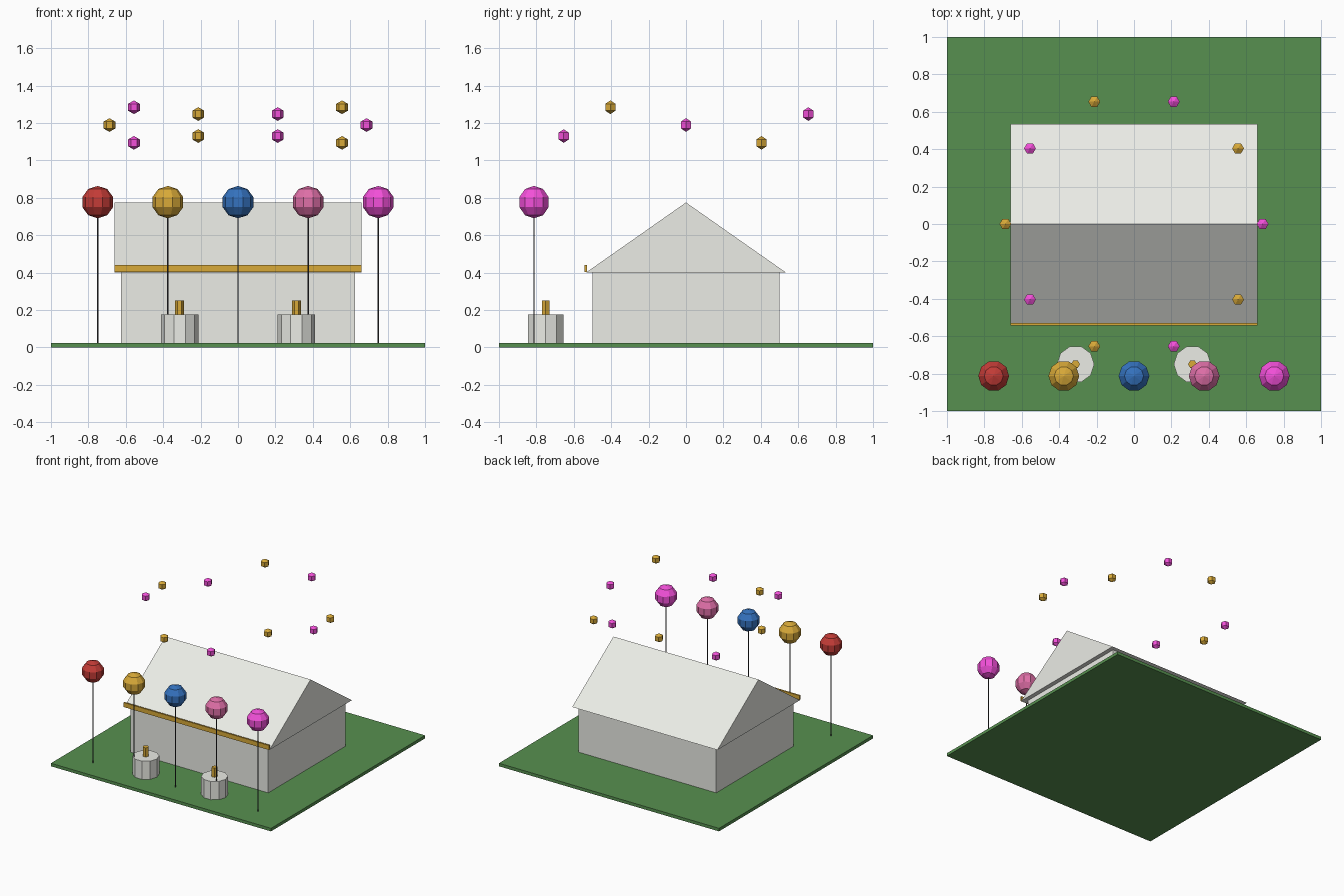
import bpy, bmesh
from math import sin, cos, pi, tau

if "Cube" in bpy.data.objects:
    bpy.data.objects.remove(bpy.data.objects["Cube"])

def material(name, rgb):
    m = bpy.data.materials.new(name)
    m.diffuse_color = (*rgb, 1)
    m.use_nodes = True
    m.node_tree.nodes["Principled BSDF"].inputs["Base Color"].default_value = m.diffuse_color
    return m

GREEN = material("grass_green", (0.095, 0.28, 0.08))
WHITE = material("off_white", (0.83, 0.84, 0.79))
GOLD = material("gold", (0.69, 0.40, 0.04))
RED = material("red", (0.55, 0.045, 0.038))
BLUE = material("blue", (0.035, 0.17, 0.52))
PINK = material("pink", (0.74, 0.16, 0.39))
MAGENTA = material("magenta", (0.90, 0.08, 0.70))
DARK = material("dark_cord", (0.05, 0.05, 0.06))

def finish(name, bm, loc=(0, 0, 0), mat=None):
    bmesh.ops.recalc_face_normals(bm, faces=bm.faces)
    me = bpy.data.meshes.new(name)
    bm.to_mesh(me)
    bm.free()
    ob = bpy.data.objects.new(name, me)
    ob.location = loc
    if mat:
        me.materials.append(mat)
    bpy.context.collection.objects.link(ob)
    return ob

def box(name, lo, hi, mat=None):
    bm = bmesh.new()
    bmesh.ops.create_cube(bm, size=1)
    for v in bm.verts:
        v.co = [l + (c + 0.5) * (h - l) for c, l, h in zip(v.co, lo, hi)]
    return finish(name, bm, mat=mat)

def lathe(name, profile, sides, loc, mat=None):
    """Turn (radius, z) points round z; a corner always lies on +x."""
    bm = bmesh.new()
    rings = []
    for r, z in profile:
        n = sides if r > 1e-6 else 1
        rings.append([bm.verts.new((r * cos(tau * i / sides), r * sin(tau * i / sides), z))
                      for i in range(n)])
    for a, b in zip(rings, rings[1:]):
        for i in range(sides):
            j = (i + 1) % sides
            quad = [a[i % len(a)], a[j % len(a)], b[j % len(b)], b[i % len(b)]]
            bm.faces.new(list(dict.fromkeys(quad)))
    for ring in (rings[0], rings[-1]):
        if len(ring) > 1:
            bm.faces.new(ring)
    return finish(name, bm, loc, mat)

def ball(name, r, sides, bands, loc, mat):
    prof = [(r * sin(pi * k / bands), -r * cos(pi * k / bands)) for k in range(bands + 1)]
    return lathe(name, prof, sides, loc, mat)

def post(name, r, sides, x, y, z0, z1, mat=None):
    return lathe(name, [(r, 0), (r, z1 - z0)], sides, (x, y, z0), mat)

# Lawn and house walls
box("lawn", (-1, -1, 0), (1, 1, 0.025), GREEN)
box("house_walls", (-0.625, -0.5, 0.025), (0.625, 0.5, 0.4), WHITE)

# Gable roof: triangle pushed along x
bm = bmesh.new()
gable = bm.faces.new([bm.verts.new((-0.66, y, z))
                      for y, z in ((-0.535, 0.4), (0.535, 0.4), (0, 0.775))])
ext = bmesh.ops.extrude_face_region(bm, geom=[gable], use_keep_orig=True)
bmesh.ops.translate(bm, vec=(1.32, 0, 0),
                    verts=[g for g in ext["geom"] if isinstance(g, bmesh.types.BMVert)])
finish("gable_roof", bm, mat=WHITE)

# Gold trim along the front eave
box("eave_trim", (-0.66, -0.5425, 0.403), (0.66, -0.53, 0.44), GOLD)

# Row of balloons on cords
for i, mat in enumerate((RED, GOLD, BLUE, PINK, MAGENTA)):
    x = -0.75 + 0.375 * i
    post(f"balloon_cord_{i}", 0.004, 6, x, -0.8125, 0.025, 0.775, DARK)
    ball(f"balloon_{i}", 0.0865, 10, 5, (x, -0.8125, 0.777), mat)

# Two round tables with a gold candle
for side, x in (("left", -0.3125), ("right", 0.3125)):
    post(f"table_{side}", 0.1, 10, x, -0.75, 0.025, 0.175, WHITE)
    post(f"candle_{side}", 0.0235, 6, x, -0.75, 0.175, 0.25, GOLD)

# Wavy ring of floating lanterns
for i in range(10):
    a = tau * i / 10
    ball(f"lantern_{i}", 0.0365, 6, 3,
         (0.6875 * cos(a), 0.6875 * sin(a), 1.189 - 0.1 * sin(3 * a)),
         GOLD if i % 2 else MAGENTA)
